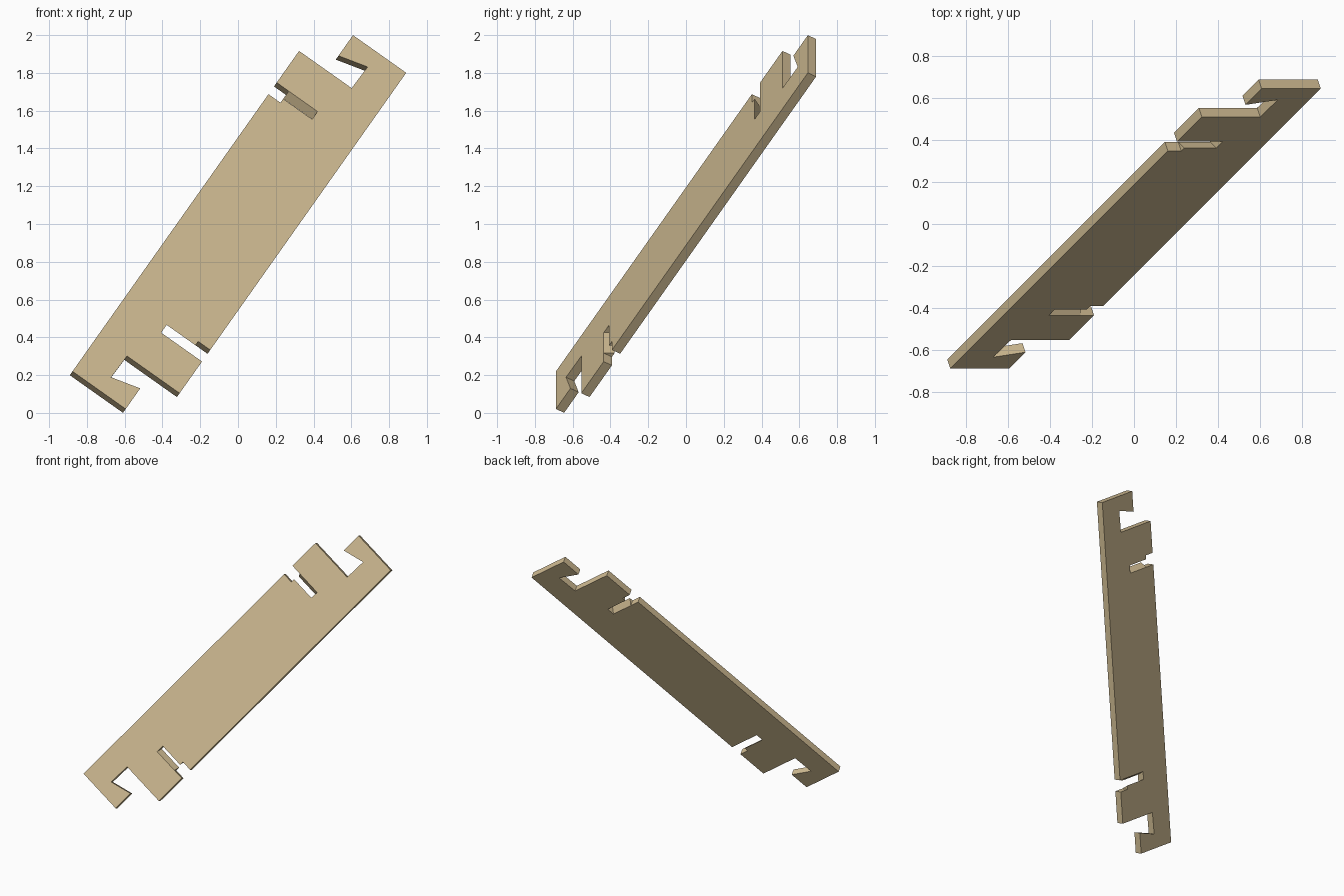
import bpy, bmesh
from mathutils import Vector
from math import sqrt

if "Cube" in bpy.data.objects:
    bpy.data.objects.remove(bpy.data.objects["Cube"])

# Plate frame: width, length and front-normal directions
W = Vector((sqrt(2 / 3), 0, -sqrt(1 / 3)))
L = Vector((0.5, 0.5, sqrt(0.5)))
N = W.cross(L)
CENTRE = Vector((0, 0, 1))
T = 0.05          # thickness
HW, HL = 0.265, 1.334   # half width, half length
MOUTH = -0.187    # inner end of the straight slot mouth
S = T / sqrt(3)   # drift of the 30 degree slanted slot through the plate
HI, LO = 0.828, 0.741   # mouth walls

# Upper half outline: (across, along on the front, along on the back)
half = [
    (HW, HL, HL), (-0.08, HL, HL),                              # end
    (-0.08, 1.180, 1.180), (0.08, 1.227, 1.227),                # hook
    (0.076, 1.065, 1.065), (-HW, 1.065, 1.065),                 # tab
    (-HW, HI, HI), (MOUTH, HI, HI), (MOUTH, HI, HI - S),        # slot, upper wall
    (0, HI, HI - S), (0, LO + S, LO),                           # slot bottom
    (MOUTH, LO + S, LO), (MOUTH, LO, LO), (-HW, LO, LO),        # slot, lower wall
]
# The other half is the same outline turned by 180 degrees
outline = half + [(-u, -f, -b) for u, f, b in half]

bm = bmesh.new()
front = [bm.verts.new(CENTRE + W * u + L * f + N * T / 2) for u, f, b in outline]
back = [bm.verts.new(CENTRE + W * u + L * b - N * T / 2) for u, f, b in outline]
bm.faces.new(front)
bm.faces.new(back[::-1])
n = len(outline)
for i in range(n):
    j = (i + 1) % n
    bm.faces.new((front[j], front[i], back[i], back[j]))
bmesh.ops.remove_doubles(bm, verts=bm.verts, dist=1e-4)
bmesh.ops.triangulate(bm, faces=[f for f in bm.faces if len(f.verts) > 4])
bmesh.ops.recalc_face_normals(bm, faces=bm.faces)

mesh = bpy.data.meshes.new("notched_plank")
bm.to_mesh(mesh)
bm.free()
plank = bpy.data.objects.new("notched_plank", mesh)
bpy.context.collection.objects.link(plank)

wood = bpy.data.materials.new("light_wood")
wood.diffuse_color = (0.63, 0.50, 0.29, 1)
wood.use_nodes = True
wood.node_tree.nodes["Principled BSDF"].inputs["Base Color"].default_value = wood.diffuse_color
mesh.materials.append(wood)
